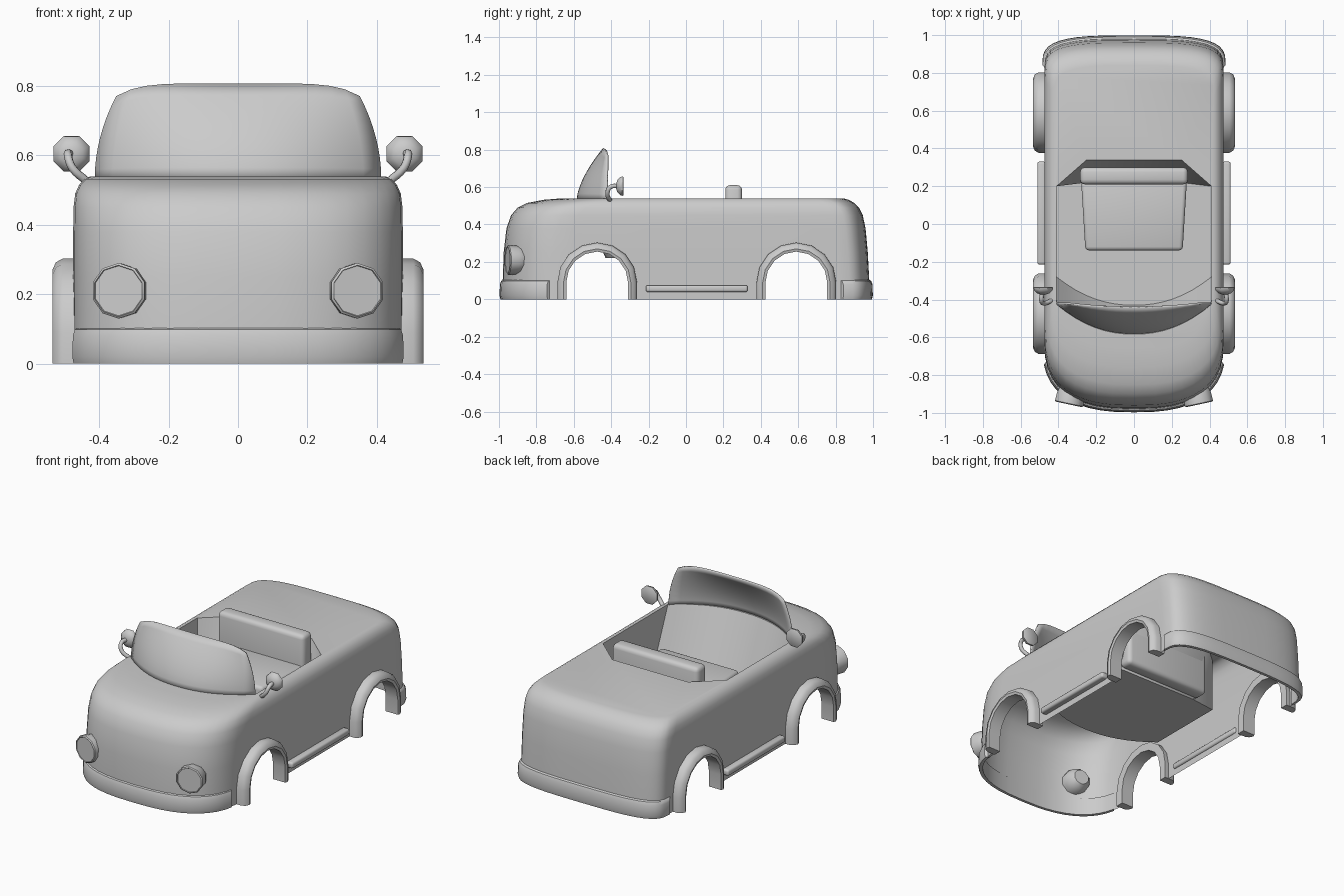
import bpy, bmesh
from math import sin, cos, pi, radians, hypot
from mathutils import Vector, Matrix

if "Cube" in bpy.data.objects:
    bpy.data.objects.remove(bpy.data.objects["Cube"])


def finish(bm, name, angle=35):
    bmesh.ops.recalc_face_normals(bm, faces=bm.faces)
    me = bpy.data.meshes.new(name)
    bm.to_mesh(me)
    bm.free()
    ob = bpy.data.objects.new(name, me)
    bpy.context.collection.objects.link(ob)
    smooth(ob, angle)
    return ob


def activate(ob):
    bpy.ops.object.select_all(action='DESELECT')
    ob.select_set(True)
    bpy.context.view_layer.objects.active = ob


def smooth(ob, angle=35):
    activate(ob)
    bpy.ops.object.shade_smooth_by_angle(angle=radians(angle))


def loft(name, rings, closed=True, caps=True, angle=35):
    bm = bmesh.new()
    vs = [[bm.verts.new(p) for p in r] for r in rings]
    n = len(rings[0])
    for a, b in zip(vs, vs[1:]):
        for i in range(n if closed else n - 1):
            j = (i + 1) % n
            bm.faces.new((a[i], a[j], b[j], b[i]))
    if caps:
        bm.faces.new(vs[0])
        bm.faces.new(vs[-1])
    return finish(bm, name, angle)


def cut(ob, cutter):
    cutter.hide_render = True
    m = ob.modifiers.new("cut", 'BOOLEAN')
    m.operation, m.solver, m.object = 'DIFFERENCE', 'EXACT', cutter
    activate(ob)
    bpy.ops.object.modifier_apply(modifier=m.name)
    bpy.data.objects.remove(cutter)


def box(name, x, y, z, bevel, taper=1.0):
    bm = bmesh.new()
    bmesh.ops.create_cube(bm, size=1)
    for v in bm.verts:
        k = taper if v.co.y < 0 else 1
        v.co = Vector(((x[0] + x[1]) / 2 + v.co.x * (x[1] - x[0]) * k,
                       (y[0] + y[1]) / 2 + v.co.y * (y[1] - y[0]),
                       (z[0] + z[1]) / 2 + v.co.z * (z[1] - z[0])))
    bmesh.ops.bevel(bm, geom=bm.edges[:], offset=bevel, segments=3, profile=0.5, affect='EDGES')
    return finish(bm, name, 40)


def end_curve(w, yend, length, n, tmax, count=20):
    """Rounded plan curve of one end of the car, from +x to -x."""
    s = -1 if yend < 0 else 1
    pts = []
    for i in range(count + 1):
        t = radians(tmax) * (1 - 2 * i / count)
        sx, c = sin(t), max(cos(t), 0)
        x = w * abs(sx) ** (2 / n) * (1 if sx > 0 else -1 if sx < 0 else 0)
        pts.append((x, yend - s * length * (1 - c ** (2 / n))))
    return pts


FRONT, REAR = (0.36, 2.6), (0.16, 3.4)
ARCHES = (-0.475, 0.59)

# Body shell: stacked plan outlines
levels = [(0, .475, -.98, .985), (.1, .475, -.98, .98), (.25, .475, -.975, .972),
          (.38, .475, -.96, .96), (.45, .474, -.935, .945), (.49, .469, -.9, .925),
          (.515, .458, -.85, .9), (.532, .442, -.76, .87), (.54, .425, -.66, .84)]
rings = []
for z, w, yf, yr in levels:
    plan = end_curve(w, yf, *FRONT, 90) + end_curve(w, yr, *REAR, 90)[::-1]
    rings.append([(x, y, z) for x, y in plan])
body = loft("body", rings)

# Cockpit tub cut into the body
def tub_ring(z, front, rear_mid):
    us = [1 - i / 8 for i in range(17)]
    pts = [(.41 * u, front - .15 * (1 - abs(u) ** 2.2), z) for u in us]
    return pts + [(-.41, .2, z), (-.25, rear_mid, z), (.25, rear_mid, z), (.41, .2, z)]

cut(body, loft("tub_cutter", [tub_ring(.22, -.28, .22), tub_ring(.54, -.415, .34),
                              tub_ring(.7, -.415, .34)]))


# Wheel arch path: half circle standing on two short legs
def arch_path(r, yc, bottom=0.0):
    arc = [(yc + r * cos(pi * i / 8), .09 + r * sin(pi * i / 8)) for i in range(9)]
    return [(yc + r, bottom)] + arc + [(yc - r, bottom)]

for yc in ARCHES:
    for s in (-1, 1):
        cut(body, loft("arch_cutter", [[(s * x, y, z) for y, z in arch_path(.19, yc, -.1)]
                                       for x in (.43, .7)]))

# Leave an open, hollow shell underneath
bm = bmesh.new()
bm.from_mesh(body.data)
dead = []
for f in bm.faces:
    c = f.calc_center_median()
    tunnel = .425 < abs(c.x) < .46 and c.z < .3 and any(abs(c.y - a) < .2 for a in ARCHES)
    if tunnel or (c.z < .005 and abs(f.normal.z) > .9):
        dead.append(f)
bmesh.ops.delete(bm, geom=dead, context='FACES')
bm.to_mesh(body.data)
bm.free()
smooth(body, 35)

# Wheel arch trims
section = [(.45, .213), (.505, .213), (.525, .202), (.535, .18), (.53, .165), (.45, .165)]
for end, yc in zip(("front", "rear"), ARCHES):
    for side, s in (("right", 1), ("left", -1)):
        paths = [[(s * x, y, z) for y, z in arch_path(r, yc)] for x, r in section]
        loft(f"{end}_{side}_wheel_arch", list(zip(*paths)), angle=40)

# Bumpers
strip = [(0, -.005), (0, .012), (.02, .017), (.08, .015), (.098, .008), (.105, -.005)]
for name, yend, shape, tmax in (("front_bumper", -.98, FRONT, 78), ("rear_bumper", .982, REAR, 89.9)):
    s = -1 if yend < 0 else 1
    curves = [[(x, y, z) for x, y in end_curve(.472 + o * .8, yend + s * o, *shape, tmax)]
              for z, o in strip]
    loft(name, list(zip(*curves)), angle=40)

# Windshield: curved leaning panel
def glass_point(u, v):
    x = u * (.41 - .06 * v ** 2)
    y = -.42 - (.02 + .14 * (1 - v ** 1.6)) * (1 - abs(u) ** 2.2)
    return (x, y, .53 + v * (.275 - .035 * abs(u) ** 6))

shield = loft("windshield", [[glass_point(i / 8 - 1, j / 8) for i in range(17)] for j in range(9)],
              closed=False, caps=False)
mod = shield.modifiers.new("thickness", 'SOLIDIFY')
mod.thickness, mod.offset = .01, 0

# Seat
box("seat_back", (-.285, .285), (.21, .30), (.23, .61), .025)
box("seat_cushion", (-.28, .28), (-.14, .23), (.225, .43), .02, taper=.92)


# Lathed round parts, axis along y
def lathe(name, prof, sides, loc, turn):
    m = Matrix.Translation(loc) @ Matrix.Rotation(turn, 4, 'Z')
    return loft(name, [[m @ Vector((r * cos(2 * pi * (i + .5) / sides), y,
                                    r * sin(2 * pi * (i + .5) / sides))) for i in range(sides)]
                       for y, r in prof], angle=40)

for side, s in (("right", 1), ("left", -1)):
    # Headlights
    lathe(f"{side}_headlight", [(.004, .072), (0, .074), (.005, .08), (.05, .078), (.09, .066), (.115, .045)],
          10, (s * .345, -.955, .21), s * radians(12))
    # Mirrors and curved arms
    lathe(f"{side}_mirror", [(-.026, .015), (-.02, .035), (-.004, .053), (.01, .056), (.014, .05)],
          8, (s * .48, -.347, .605), 0)
    cu = bpy.data.curves.new(f"{side}_mirror_arm", 'CURVE')
    cu.dimensions, cu.bevel_depth, cu.bevel_resolution, cu.use_fill_caps = '3D', .012, 2, True
    cu.resolution_u = 4
    sp = cu.splines.new('BEZIER')
    path = [(.435, -.405, .525), (.478, -.42, .565), (.49, -.405, .6), (.485, -.36, .606)]
    sp.bezier_points.add(len(path) - 1)
    for bp, (x, y, z) in zip(sp.bezier_points, path):
        bp.co = (s * x, y, z)
        bp.handle_left_type = bp.handle_right_type = 'AUTO'
    bpy.context.collection.objects.link(bpy.data.objects.new(f"{side}_mirror_arm", cu))
    # Side steps
    box(f"{side}_side_step", (min(s * .465, s * .512), max(s * .465, s * .512)),
        (-.215, .33), (.038, .075), .012)
